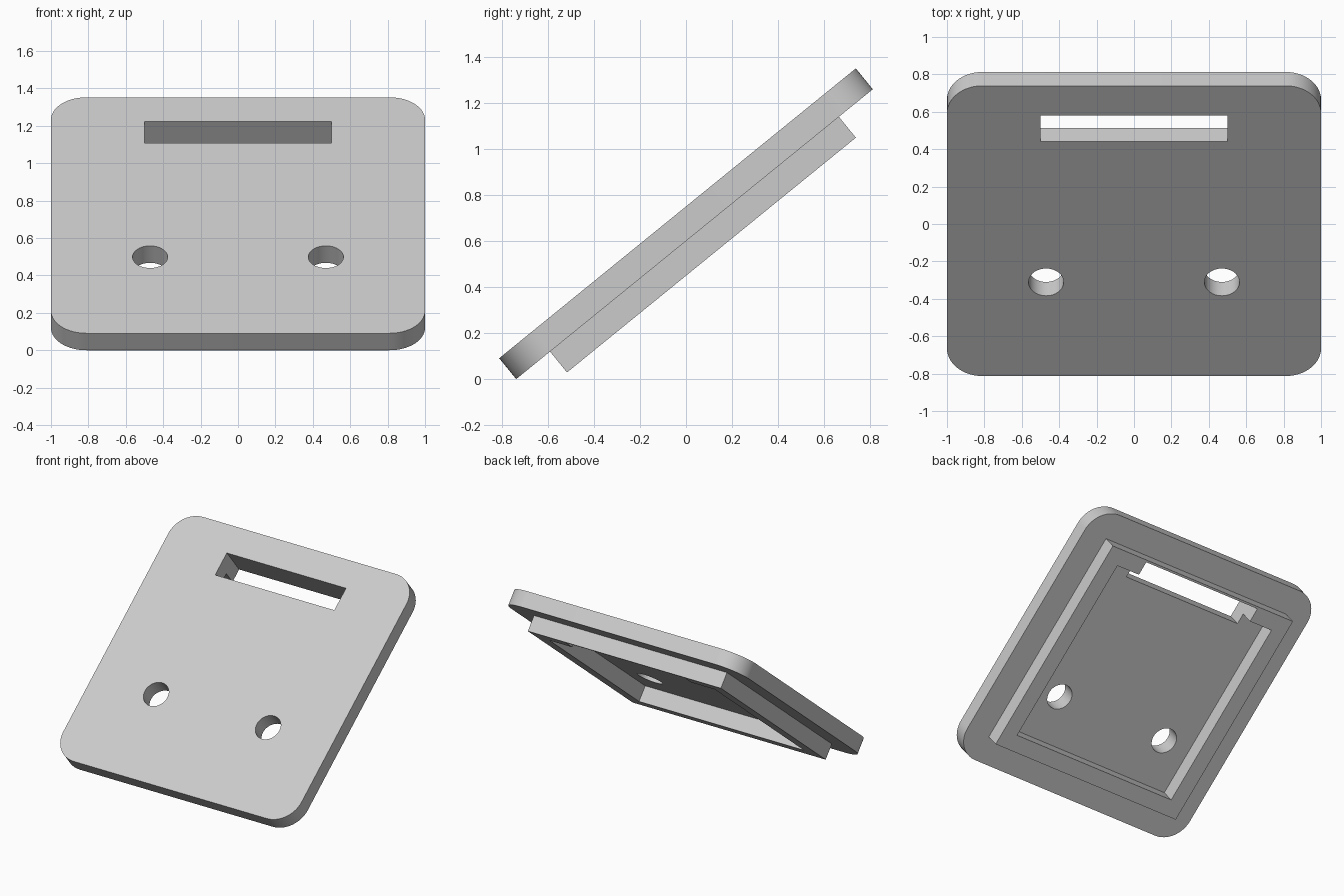
import bpy
import bmesh
from math import radians, sin, cos, pi
from mathutils import Matrix

if "Cube" in bpy.data.objects:
    bpy.data.objects.remove(bpy.data.objects["Cube"], do_unlink=True)

THICK = 0.117     # plate thickness, rail width and rail depth
TILT = radians(39.1)
RIM = 0.81        # half size of the rear frame

grey = bpy.data.materials.new("light_grey")
grey.use_nodes = True
grey.diffuse_color = (0.6, 0.6, 0.6, 1)
grey.node_tree.nodes["Principled BSDF"].inputs["Base Color"].default_value = (0.6, 0.6, 0.6, 1)


def prism(name, outline, z0, z1):
    """Extrude a flat outline between two heights."""
    bm = bmesh.new()
    face = bm.faces.new([bm.verts.new((x, y, z0)) for x, y in outline])
    top = bmesh.ops.extrude_face_region(bm, geom=[face])["geom"]
    verts = [g for g in top if isinstance(g, bmesh.types.BMVert)]
    bmesh.ops.translate(bm, verts=verts, vec=(0, 0, z1 - z0))
    bmesh.ops.recalc_face_normals(bm, faces=bm.faces)
    mesh = bpy.data.meshes.new(name)
    bm.to_mesh(mesh)
    bm.free()
    mesh.materials.append(grey)
    obj = bpy.data.objects.new(name, mesh)
    bpy.context.collection.objects.link(obj)
    return obj


def rect(x, y0, y1):
    return [(-x, y0), (x, y0), (x, y1), (-x, y1)]


def circle(cx, cy, r, n=48):
    return [(cx + r * cos(2 * pi * i / n), cy + r * sin(2 * pi * i / n)) for i in range(n)]


def rounded_square(half, r, steps=16):
    points = []
    for k, (sx, sy) in enumerate([(1, 1), (-1, 1), (-1, -1), (1, -1)]):
        for i in range(steps + 1):
            a = pi / 2 * (k + i / steps)
            points.append((sx * (half - r) + r * cos(a), sy * (half - r) + r * sin(a)))
    return points


def cut(target, cutter):
    mod = target.modifiers.new("cut", "BOOLEAN")
    mod.operation = "DIFFERENCE"
    mod.solver = "EXACT"
    mod.object = cutter
    bpy.context.view_layer.objects.active = target
    bpy.ops.object.modifier_apply(modifier=mod.name)


# Rounded panel and the square frame behind it, built flat
panel = prism("panel", rounded_square(1, 0.19), 0, THICK)
frame = prism("rear_frame", rect(RIM, -RIM, RIM), -THICK, 0)

# Slot runs through panel and top rail; two round holes only in the panel
inner = RIM - THICK
slot = prism("slot_cutter", rect(0.5, 0.615, 0.795), -0.3, 0.3)
opening = prism("opening_cutter", rect(inner, -inner, inner), -0.3, 0.3)
holes = [prism("hole_cutter", circle(s * 0.47, -0.353, 0.094), -0.3, 0.3) for s in (-1, 1)]
for cutter in [slot] + holes:
    cut(panel, cutter)
for cutter in (opening, slot):
    cut(frame, cutter)
for cutter in [slot, opening] + holes:
    bpy.data.objects.remove(cutter, do_unlink=True)

# Tilt the assembly so its lower edge rests on the ground
pose = Matrix.Translation((0, THICK * sin(TILT) / 2, sin(TILT))) @ Matrix.Rotation(TILT, 4, "X")
bpy.ops.object.select_all(action="DESELECT")
for part in (panel, frame):
    part.data.transform(pose)
    part.select_set(True)
bpy.context.view_layer.objects.active = panel
bpy.ops.object.shade_smooth_by_angle(angle=radians(30))
